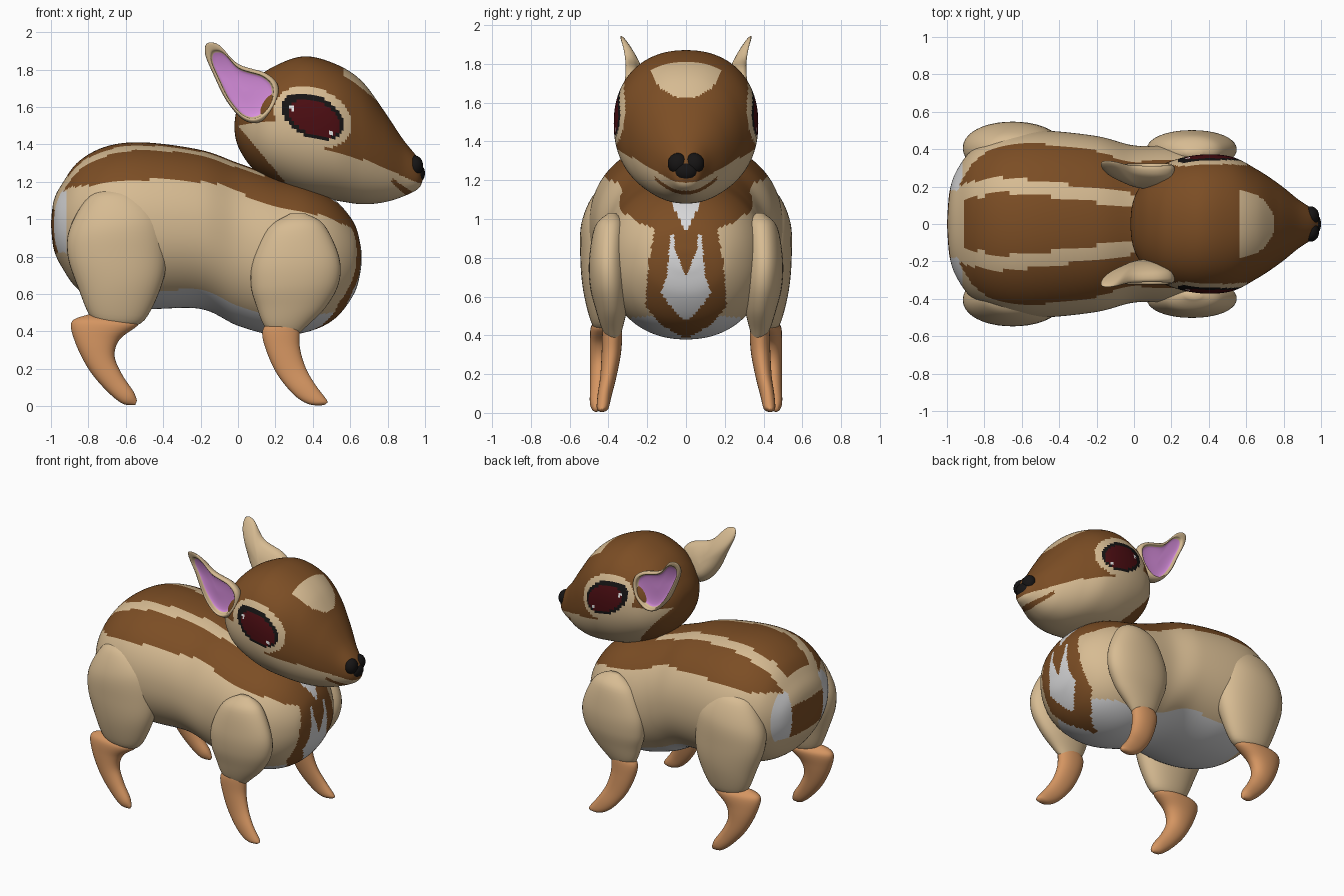
import bpy, bmesh, math
from mathutils import Vector, Matrix

if "Cube" in bpy.data.objects:
    bpy.data.objects.remove(bpy.data.objects["Cube"])

COLOURS = {
    "brown fur": (0.2, 0.075, 0.018),
    "tan fur": (0.68, 0.5, 0.29),
    "white fur": (0.68, 0.68, 0.69),
    "orange foot": (0.66, 0.3, 0.12),
    "pink ear": (0.68, 0.27, 0.72),
    "black": (0.008, 0.007, 0.007),
    "dark red eye": (0.07, 0.004, 0.006),
    "eye glint": (0.9, 0.9, 0.9),
}
MATERIALS = {}
for label, rgb in COLOURS.items():
    mat = bpy.data.materials.new(label)
    mat.use_nodes = True
    mat.diffuse_color = (*rgb, 1)
    mat.node_tree.nodes["Principled BSDF"].inputs["Base Color"].default_value = (*rgb, 1)
    MATERIALS[label] = mat


def finish(name, bm, rule):
    """Turn a bmesh into a smooth object; rule(centre, row) names each face's colour."""
    bmesh.ops.recalc_face_normals(bm, faces=bm.faces)
    mesh = bpy.data.meshes.new(name)
    row_layer = bm.faces.layers.int.get("row")
    slots = {}
    for face in bm.faces:
        label = rule(face.calc_center_median(), face[row_layer] if row_layer else 0)
        face.material_index = slots.setdefault(label, len(slots))
        face.smooth = True
    if row_layer:
        bm.faces.layers.int.remove(row_layer)
    bm.to_mesh(mesh)
    bm.free()
    for label in slots:
        mesh.materials.append(MATERIALS[label])
    obj = bpy.data.objects.new(name, mesh)
    bpy.context.collection.objects.link(obj)
    return obj


def skin(name, rings, rule):
    """Bridge a list of point rings and cap both ends."""
    bm = bmesh.new()
    row_layer = bm.faces.layers.int.new("row")
    rows = [[bm.verts.new(p) for p in ring] for ring in rings]
    count = len(rows[0])
    for r in range(len(rows) - 1):
        for i in range(count):
            j = (i + 1) % count
            face = bm.faces.new((rows[r][i], rows[r][j], rows[r + 1][j], rows[r + 1][i]))
            face[row_layer] = r
    for r in (0, -1):
        face = bm.faces.new(rows[r])
        face[row_layer] = 0 if r == 0 else len(rows) - 2
    return finish(name, bm, rule)


def spline(points, steps, closed=False):
    """Catmull-Rom through points of any dimension."""
    n = len(points)
    pick = (lambda k: points[k % n]) if closed else (lambda k: points[min(max(k, 0), n - 1)])
    out = []
    for k in range(n if closed else n - 1):
        for s in range(steps):
            t = s / steps
            out.append([0.5 * (2 * b + (c - a) * t + (2 * a - 5 * b + 4 * c - d) * t * t
                               + (3 * b - a - 3 * c + d) * t ** 3)
                        for a, b, c, d in zip(pick(k - 1), pick(k), pick(k + 1), pick(k + 2))])
    if not closed:
        out.append(list(points[-1]))
    return out


def loft(name, stations, rule, steps, sides, power=2.0, side=1):
    """Each station: section ends A and B in the x-z plane, y centre, y half width."""
    def bend(v):
        return math.copysign(abs(v) ** (2 / power), v)
    rings = []
    for ax, az, bx, bz, y, half in spline(stations, steps):
        a, b = Vector((ax, 0, az)), Vector((bx, 0, bz))
        half = max(half, 0.002)
        ring = []
        for i in range(sides):
            ang = math.tau * i / sides
            p = (a + b) / 2 + (b - a) / 2 * bend(math.cos(ang))
            p.y = side * (y + half * bend(math.sin(ang)))
            ring.append(p)
        rings.append(ring)
    return skin(name, rings, rule)


def upright(rows):
    return [(x, low, x, high, 0, half) for x, low, high, half in rows]


def table(points, v):
    """Piecewise linear lookup."""
    if v <= points[0][0]:
        return points[0][1]
    for (a, fa), (b, fb) in zip(points, points[1:]):
        if v <= b:
            return fa + (fb - fa) * (v - a) / (b - a)
    return points[-1][1]


# Body with stripes, chest blaze, rump patches and pale belly
FLANK = [(-1, 1.1), (-.9, 1.17), (-.4, 1.22), (-.1, 1.19), (.1, 1.1), (.3, 1.05), (.45, 1.02), (.66, .93)]
CHEST = [(.38, 0), (.45, .12), (.55, .21), (.8, .19), (.95, .16), (1.1, .3), (1.2, .45)]
BLAZE = [(.47, 0), (.55, .08), (.62, .13), (.7, .1), (.92, .08)]
BELLY = [(-.8, .6), (-.2, .63), (0, .54), (.2, .48), (.5, .5)]
MIDDLE = [(-.9, .13), (-.7, .17), (-.4, .14), (0, .09)]
STRIPE = [(-1, .16), (-.9, .22), (-.7, .25), (-.4, .22), (0, .16)]


def body_rule(p, row):
    x, y, z = p.x, abs(p.y), p.z
    if x > .3 and y < table(CHEST, z):
        if z > .93 and y < (z - .93) * .5:
            return "white fur"
        notch = min(.06, (z - .7) * .4)
        if z < .92 and notch < y < table(BLAZE, z):
            return "white fur"
        return "brown fur"
    if x < -.92 and z < 1.15:
        if y < .18:
            return "tan fur" if z > 1.05 or z < .82 else "brown fur"
        return "white fur" if .82 < z and y < .38 else "tan fur"
    if z > table(FLANK, x):
        if y < table(MIDDLE, x) and x > -.91:
            return "brown fur"
        return "tan fur" if y < table(STRIPE, x) and x < .15 else "brown fur"
    return "white fur" if z < table(BELLY, x) and x > -.8 else "tan fur"


loft("body", upright([
    (-1, .97, .98, 0), (-.985, .84, 1.1, .18), (-.94, .74, 1.19, .3), (-.85, .62, 1.31, .41),
    (-.7, .55, 1.39, .48), (-.5, .52, 1.41, .5), (-.2, .52, 1.37, .47), (0, .43, 1.3, .42),
    (.2, .38, 1.23, .42), (.38, .4, 1.18, .4), (.52, .47, 1.1, .33), (.62, .6, .98, .22),
    (.655, .72, .86, .1), (.66, .79, .8, 0)]), body_rule, 10, 128, 2.15)

# Head with cheeks, forehead patch, eyes and mouth
CHEEK = [(0, 1.5), (.2, 1.52), (.3, 1.45), (.45, 1.38), (.6, 1.34), (.75, 1.29), (.9, 1.22), (1, 1.18)]


def in_oval(x, z, cx, cz, rx, rz, tilt=0.0):
    c, s = math.cos(tilt), math.sin(tilt)
    u, v = (x - cx) * c + (z - cz) * s, (z - cz) * c - (x - cx) * s
    return (u / rx) ** 2 + (v / rz) ** 2 < 1


def head_rule(p, row):
    x, y, z = p.x, abs(p.y), p.z
    if y > .15:
        if in_oval(x, z, .29, 1.595, .012, .02) or in_oval(x, z, .5, 1.465, .01, .016):
            return "eye glint"
        if in_oval(x, z, .41, 1.54, .145, .088, -.45):
            return "dark red eye"
        if in_oval(x, z, .4, 1.55, .178, .11, -.45):
            return "black"
        if in_oval(x, z, .4, 1.545, .215, .155, -.4):
            return "tan fur"
    if z > 1.6 and x > .56 and in_oval(x, y, .56, 0, .19, .18):
        return "tan fur"
    if x > .76 and y < .16 and abs(z - 1.135 - 3 * y * y) < .009:
        return "brown fur"
    if z < table(CHEEK, x) and z > 1.5 - 1.2 * x:
        return "tan fur"
    return "brown fur"


loft("head", upright([
    (-.02, 1.49, 1.5, 0), (-.01, 1.42, 1.57, .1), (.02, 1.35, 1.64, .18), (.08, 1.27, 1.73, .26),
    (.18, 1.2, 1.81, .33), (.35, 1.13, 1.87, .37), (.52, 1.1, 1.83, .36), (.66, 1.08, 1.74, .29),
    (.78, 1.09, 1.58, .21), (.88, 1.12, 1.43, .13), (.96, 1.16, 1.33, .075), (.985, 1.2, 1.28, .03),
    (.99, 1.23, 1.24, 0)]), head_rule, 14, 144, 2.2)

# Heart-shaped nose
nose = bmesh.new()
for centre, size in (((.945, .042, 1.285), (.045, .052, .055)), ((.945, -.042, 1.285), (.045, .052, .055)),
                     ((.96, 0, 1.245), (.04, .06, .05))):
    bmesh.ops.create_uvsphere(nose, u_segments=32, v_segments=16, radius=1,
                              matrix=Matrix.Translation(centre) @ Matrix.Diagonal((*size, 1)))
finish("nose", nose, lambda p, row: "black")

# Paired parts: ears, thighs and feet
EAR = spline([(-.165, 1.94), (-.1, 1.93), (0, 1.83), (.15, 1.78), (.215, 1.71), (.2, 1.6),
              (.12, 1.52), (.03, 1.53), (-.06, 1.63), (-.13, 1.77), (-.175, 1.88)], 6, True)
EAR_RINGS = [(.01, -.01), (.45, -.01), (.8, 0), (.85, .03), (.94, .03), (1, 0), (.9, -.06), (.5, -.1), (.01, -.11)]
HIND_THIGH = [
    (-.68, 1.17, -.62, 1.17, .38, .02), (-.8, 1.12, -.5, 1.12, .39, .09), (-.9, .95, -.4, 1, .4, .14),
    (-.91, .8, -.38, .8, .41, .135), (-.85, .62, -.41, .64, .42, .11), (-.79, .48, -.5, .46, .42, .07),
    (-.72, .42, -.6, .42, .42, .03)]
FRONT_THIGH = [
    (.28, 1.03, .36, 1.03, .38, .02), (.16, .95, .46, .97, .39, .08), (.08, .78, .54, .8, .4, .1),
    (.07, .64, .54, .66, .395, .1), (.1, .53, .47, .53, .385, .08), (.14, .43, .36, .42, .38, .05),
    (.2, .36, .3, .36, .37, .02)]
HIND_FOOT = [
    (-.8, .49, -.6, .47, .42, .03), (-.89, .45, -.53, .44, .42, .07), (-.87, .34, -.63, .36, .43, .065),
    (-.8, .2, -.66, .27, .44, .055), (-.71, .09, -.62, .17, .45, .045), (-.62, .015, -.56, .08, .46, .035),
    (-.55, .005, -.54, .03, .465, .01)]
FRONT_FOOT = [
    (.17, .46, .3, .46, .38, .03), (.13, .4, .33, .44, .38, .05), (.15, .3, .33, .32, .385, .05),
    (.21, .17, .36, .21, .4, .042), (.3, .06, .41, .12, .42, .036), (.38, .01, .47, .04, .43, .03),
    (.46, .005, .48, .02, .435, .01)]


def ear_point(x, z, scale, depth, side):
    x, z = .03 + (x - .03) * scale, 1.68 + (z - 1.68) * scale
    lean = .29 + 1.2 * max(z - 1.75, 0) ** 2
    thin = min(1, .2 + 2.2 * (1.96 - z))
    return (x, side * (lean + depth * thin), z)


for suffix, side in (("near", -1), ("far", 1)):
    rings = [[ear_point(x, z, scale, depth, side) for x, z in EAR] for scale, depth in spline(EAR_RINGS, 3)]
    skin("ear_" + suffix, rings, lambda p, row: "pink ear" if row < 6 else "tan fur")
    for part, stations, colour in (("hind_thigh", HIND_THIGH, "tan fur"), ("front_thigh", FRONT_THIGH, "tan fur"),
                                   ("hind_foot", HIND_FOOT, "orange foot"), ("front_foot", FRONT_FOOT, "orange foot")):
        loft(part + "_" + suffix, stations, lambda p, row: colour, 6, 40, 2.1, side)
